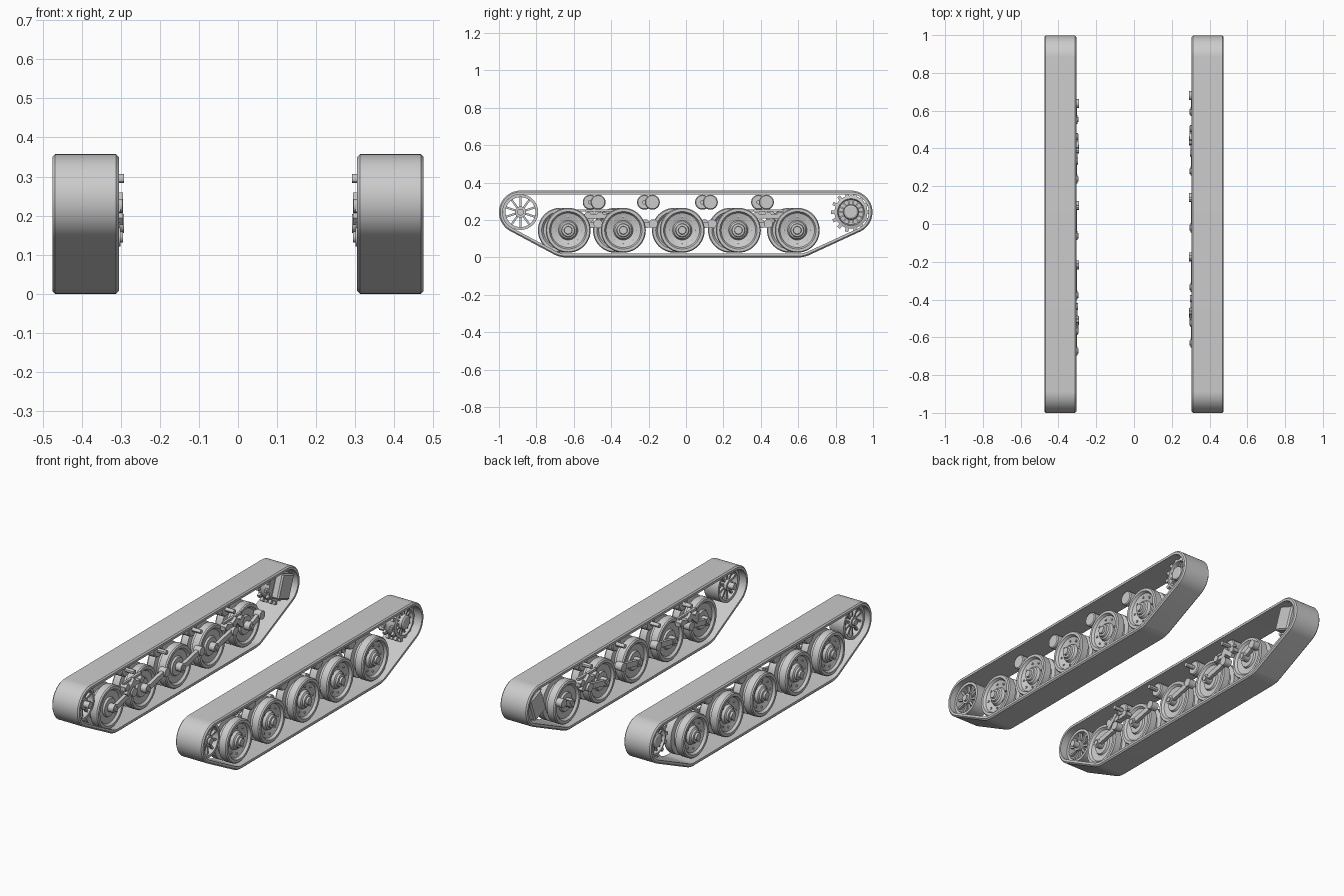
import bpy, bmesh, math
from mathutils import Vector, Matrix

cube = bpy.data.objects.get("Cube")
if cube:
    bpy.data.objects.remove(cube, do_unlink=True)

steel = bpy.data.materials.new("plain grey steel")
steel.use_nodes = True
GREY = (0.6, 0.6, 0.6, 1)
steel.diffuse_color = GREY
steel.node_tree.nodes["Principled BSDF"].inputs["Base Color"].default_value = GREY
parts = []


def finish(bm, name, side):
    """Place the left-hand mesh on its own side and link it."""
    bmesh.ops.scale(bm, vec=(side, 1, 1), verts=bm.verts)
    bmesh.ops.recalc_face_normals(bm, faces=bm.faces)
    mesh = bpy.data.meshes.new(name)
    bm.to_mesh(mesh)
    bm.free()
    mesh.materials.append(steel)
    obj = bpy.data.objects.new(name, mesh)
    bpy.context.collection.objects.link(obj)
    parts.append(obj)


def lathe(bm, profile, y, z, steps=40, closed=False):
    """Spin (radius, x) points about a sideways axle."""
    rings = []
    for r, x in profile:
        if r == 0:
            rings.append([bm.verts.new((x, y, z))])
        else:
            angles = [math.tau * i / steps for i in range(steps)]
            rings.append([bm.verts.new((x, y + r * math.cos(a), z + r * math.sin(a))) for a in angles])
    pairs = list(zip(rings, rings[1:]))
    if closed:
        pairs.append((rings[-1], rings[0]))
    for a, b in pairs:
        for i in range(steps):
            j = (i + 1) % steps
            if len(a) == 1:
                bm.faces.new((a[0], b[i], b[j]))
            elif len(b) == 1:
                bm.faces.new((a[i], a[j], b[0]))
            else:
                bm.faces.new((a[i], a[j], b[j], b[i]))


def disc(bm, r, x0, x1, y, z, steps=24):
    lathe(bm, [(0, x0), (r, x0), (r, x1), (0, x1)], y, z, steps)


def bar(bm, start, end, x0, x1, width):
    """Flat bar between two (y, z) points."""
    a, b = Vector(start), Vector(end)
    d = b - a
    turn = Matrix.Rotation(math.atan2(d.y, d.x), 4, 'X')
    mid = (a + b) / 2
    place = Matrix.Translation(((x0 + x1) / 2, mid.x, mid.y)) @ turn
    size = Matrix.Diagonal((x1 - x0, d.length, width, 1))
    bmesh.ops.create_cube(bm, size=1, matrix=place @ size)


IDLER = (-0.885, 0.242)
SPROCKET = (0.882, 0.242)
WHEELS = (-0.63, -0.335, -0.02, 0.28, 0.595)
ROLLERS = (-0.47, -0.18, 0.13, 0.43)
HUB_Z = 0.145


def track_band(side):
    """Belt wrapped tightly around the end wheels and road wheels."""
    circles = [(*IDLER, 0.115), (*SPROCKET, 0.115), (-0.64, HUB_Z, HUB_Z), (0.6, HUB_Z, HUB_Z)]
    section = [(0, 0.312), (0, 0.468), (0.007, 0.475), (0.02, 0.475), (0.02, 0.305), (0.007, 0.305)]
    bm = bmesh.new()
    rows = []
    steps = 120
    for i in range(steps):
        a = math.tau * (i + 0.5) / steps
        n = (math.cos(a), math.sin(a))
        y, z, r = max(circles, key=lambda c: c[0] * n[0] + c[1] * n[1] + c[2])
        rows.append([bm.verts.new((x, y + (r - t) * n[0], z + (r - t) * n[1])) for t, x in section])
    for i in range(steps):
        a, b = rows[i], rows[(i + 1) % steps]
        for k in range(6):
            m = (k + 1) % 6
            bm.faces.new((a[k], a[m], b[m], b[k]))
    finish(bm, "track_band", side)


def road_wheel(side, y):
    """Twin-rim wheel with a dished face, hub cap and bolts."""
    profile = [(0, 0.335), (0.05, 0.335), (0.055, 0.345), (0.09, 0.34), (0.1, 0.328), (0.115, 0.328),
               (0.12, 0.335), (0.12, 0.375), (0.095, 0.38), (0.095, 0.4), (0.12, 0.405), (0.12, 0.445),
               (0.115, 0.452), (0.1, 0.452), (0.092, 0.438), (0.052, 0.425), (0.045, 0.44), (0.036, 0.445),
               (0.033, 0.455), (0.022, 0.457), (0.02, 0.468), (0, 0.468)]
    bm = bmesh.new()
    lathe(bm, profile, y, HUB_Z, 48)
    for i in range(8):
        a = math.tau * i / 8
        disc(bm, 0.006, 0.42, 0.438, y + 0.074 * math.cos(a), HUB_Z + 0.074 * math.sin(a), 8)
    finish(bm, "road_wheel", side)


def swing_arm(side, y, reach):
    """Trailing arm from the wheel axle to its pivot."""
    bm = bmesh.new()
    pivot = (y + reach, 0.18)
    disc(bm, 0.024, 0.3, 0.34, y, HUB_Z)
    disc(bm, 0.014, 0.294, 0.34, y, HUB_Z)
    bar(bm, (y, HUB_Z), pivot, 0.302, 0.322, 0.03)
    disc(bm, 0.024, 0.292, 0.335, *pivot)
    finish(bm, "swing_arm", side)


def damper(side, y, lean):
    """Paired shock absorber links between two wheels."""
    bm = bmesh.new()
    bar(bm, (y - 0.08, 0.25), (y + 0.08, 0.25), 0.31, 0.325, 0.012)
    bar(bm, (y - 0.085, 0.22), (y + 0.085, 0.22), 0.3, 0.33, 0.022)
    bar(bm, (y, 0.25), (y + 0.07 * lean, 0.185), 0.294, 0.315, 0.024)
    for off in (-0.065, 0, 0.065):
        disc(bm, 0.018, 0.296, 0.335, y + off, 0.225, 16)
    finish(bm, "damper", side)


def return_roller(side, y):
    bm = bmesh.new()
    lathe(bm, [(0, 0.345), (0.035, 0.345), (0.04, 0.35), (0.04, 0.415), (0.035, 0.42), (0, 0.42)], y, 0.295)
    disc(bm, 0.012, 0.292, 0.35, y, 0.295, 12)
    finish(bm, "return_roller", side)


def idler_wheel(side):
    """Open spoked wheel at the front."""
    y, z = IDLER
    bm = bmesh.new()
    lathe(bm, [(0.08, 0.35), (0.095, 0.35), (0.095, 0.44), (0.08, 0.44)], y, z, 48, True)
    disc(bm, 0.03, 0.345, 0.44, y, z)
    disc(bm, 0.018, 0.31, 0.452, y, z)
    for i in range(10):
        a = math.tau * (i + 0.5) / 10
        c, s = math.cos(a), math.sin(a)
        for x in (0.36, 0.415):
            bar(bm, (y + 0.025 * c, z + 0.025 * s), (y + 0.085 * c, z + 0.085 * s), x, x + 0.015, 0.011)
    finish(bm, "idler_wheel", side)


def drive_sprocket(side):
    """Toothed rear wheel with bolted ring and inner gear housing."""
    y, z = SPROCKET
    bm = bmesh.new()
    lathe(bm, [(0, 0.36), (0.088, 0.36), (0.088, 0.43), (0.072, 0.435), (0.066, 0.415), (0.042, 0.415),
               (0.038, 0.44), (0.03, 0.445), (0, 0.445)], y, z, 48)
    for i in range(14):
        a = math.tau * i / 14
        c, s = math.cos(a), math.sin(a)
        for x in (0.362, 0.413):
            bar(bm, (y + 0.075 * c, z + 0.075 * s), (y + 0.107 * c, z + 0.107 * s), x, x + 0.015, 0.018)
        bar(bm, (y + 0.04 * c, z + 0.04 * s), (y + 0.07 * c, z + 0.07 * s), 0.41, 0.424, 0.008)
    finish(bm, "drive_sprocket", side)
    bm = bmesh.new()
    bar(bm, (y - 0.025, z - 0.065), (y + 0.025, z + 0.065), 0.312, 0.36, 0.11)
    bmesh.ops.bevel(bm, geom=bm.edges[:], offset=0.008, segments=1, affect='EDGES')
    finish(bm, "gear_housing", side)


# Both running gears; the right one has its wheels set slightly forward
for side, shift in ((1, 0), (-1, -0.042)):
    track_band(side)
    idler_wheel(side)
    drive_sprocket(side)
    for y in WHEELS:
        road_wheel(side, y + shift)
        swing_arm(side, y + shift, 0.085 if y > 0.5 else 0.16)
    for y in ROLLERS:
        return_roller(side, y + shift)
    damper(side, -0.46 + shift, -1)
    damper(side, 0.44 + shift, 1)

# Smooth round surfaces, keep sharp edges
bpy.ops.object.select_all(action='DESELECT')
for obj in parts:
    obj.select_set(True)
bpy.context.view_layer.objects.active = parts[0]
bpy.ops.object.shade_smooth_by_angle(angle=math.radians(30))
